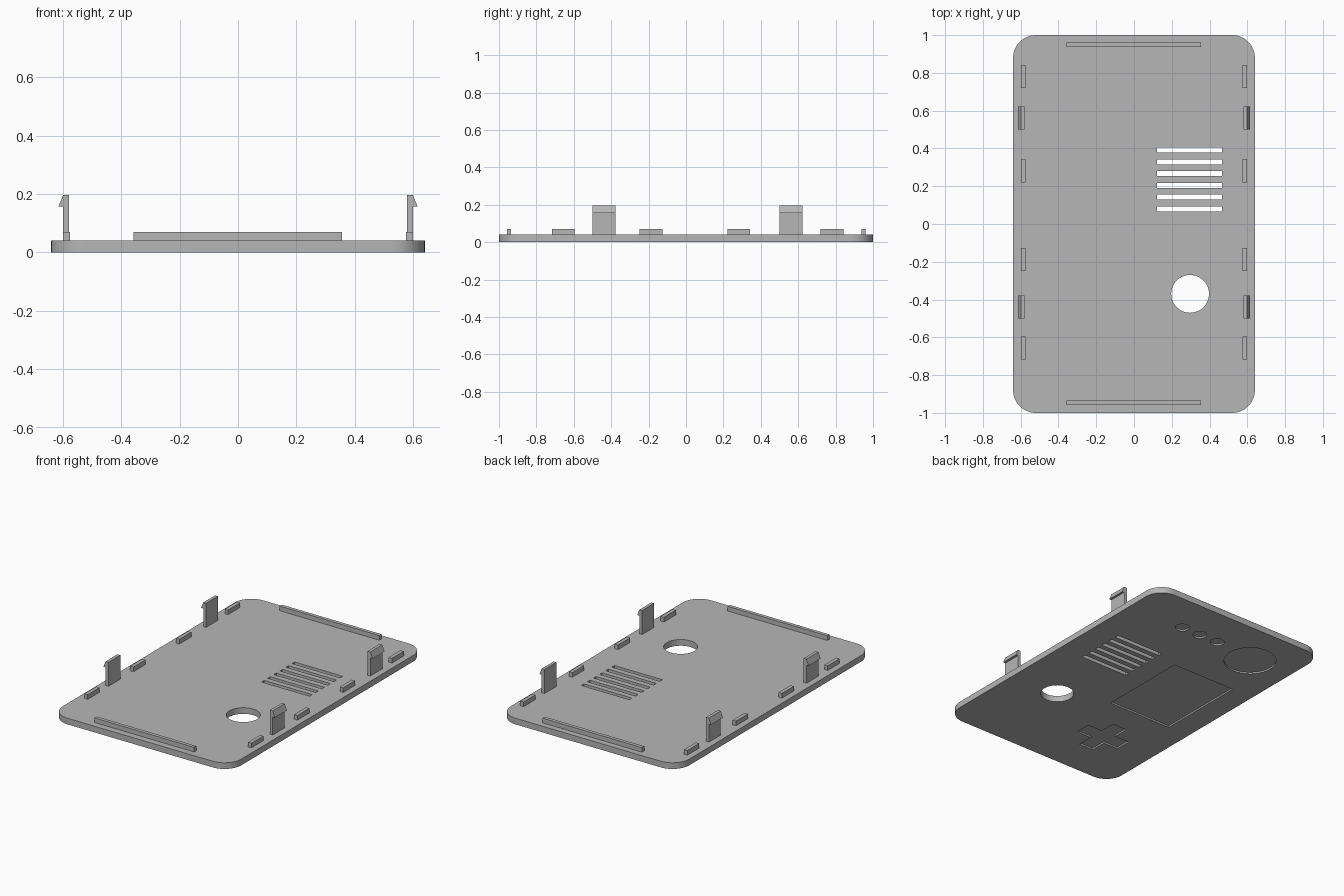
import bpy, bmesh, math

default = bpy.data.objects.get("Cube")
if default:
    bpy.data.objects.remove(default, do_unlink=True)

grey = bpy.data.materials.new("plastic_grey")
grey.use_nodes = True
grey.diffuse_color = (0.47, 0.47, 0.47, 1)
grey.node_tree.nodes["Principled BSDF"].inputs["Base Color"].default_value = grey.diffuse_color

THICK = 0.04
RECESS = 0.01


def prism(name, outline, offset, depth):
    """Extrude a closed loop of 3D points by a vector; offset moves the result."""
    bm = bmesh.new()
    face = bm.faces.new([bm.verts.new(p) for p in outline])
    ext = bmesh.ops.extrude_face_region(bm, geom=[face])
    verts = [g for g in ext["geom"] if isinstance(g, bmesh.types.BMVert)]
    bmesh.ops.translate(bm, verts=verts, vec=depth)
    bmesh.ops.translate(bm, verts=bm.verts, vec=offset)
    bmesh.ops.recalc_face_normals(bm, faces=bm.faces)
    mesh = bpy.data.meshes.new(name)
    bm.to_mesh(mesh)
    bm.free()
    mesh.materials.append(grey)
    obj = bpy.data.objects.new(name, mesh)
    bpy.context.collection.objects.link(obj)
    return obj


def box(name, x0, x1, y0, y1, z0, z1):
    outline = [(x0, y0, 0), (x1, y0, 0), (x1, y1, 0), (x0, y1, 0)]
    return prism(name, outline, (0, 0, z0), (0, 0, z1 - z0))


def disc(name, x, y, r, z0, z1, n=64):
    angles = [2 * math.pi * i / n for i in range(n)]
    outline = [(x + r * math.cos(a), y + r * math.sin(a), 0) for a in angles]
    return prism(name, outline, (0, 0, z0), (0, 0, z1 - z0))


# Back plate with rounded corners
RADIUS, STEPS = 0.12, 12
outline = []
for i, (sx, sy) in enumerate([(1, 1), (-1, 1), (-1, -1), (1, -1)]):
    for k in range(STEPS + 1):
        a = math.pi / 2 * (i + k / STEPS)
        outline.append((sx * (0.64 - RADIUS) + RADIUS * math.cos(a),
                        sy * (1 - RADIUS) + RADIUS * math.sin(a), 0))
plate = prism("plate", outline, (0, 0, 0), (0, 0, THICK))

# Through cuts: round hole and row of vent slots
through = (-0.1, 0.1)
cutters = [disc("hole_cutter", 0.297, -0.37, 0.1, *through)]
for i in range(6):
    y = 0.08 + i * 0.0623
    cutters.append(box("vent_cutter", 0.122, 0.467, y - 0.0135, y + 0.0135, *through))

# Shallow recesses on the underside: screen, dial, three buttons, cross
shallow = (-0.1, RECESS)
cutters.append(box("screen_cutter", -0.484, -0.026, -0.25, 0.352, *shallow))
cutters.append(disc("dial_cutter", -0.343, 0.685, 0.158, *shallow))
for x in (0.23, 0.092, -0.046):
    cutters.append(disc("button_cutter", x, 0.73, 0.042, *shallow, n=32))
L, W = 0.158, 0.052
cross = [(-W, -L), (W, -L), (W, -W), (L, -W), (L, W), (W, W),
         (W, L), (-W, L), (-W, W), (-L, W), (-L, -W), (-W, -W)]
cutters.append(prism("cross_cutter", [(x, y, 0) for x, y in cross],
                     (-0.254, -0.596, -0.1), (0, 0, 0.1 + RECESS)))

bpy.context.view_layer.objects.active = plate
for cutter in cutters:
    cutter.hide_render = True
    mod = plate.modifiers.new("cut", 'BOOLEAN')
    mod.operation = 'DIFFERENCE'
    mod.solver = 'EXACT'
    mod.object = cutter
    bpy.ops.object.modifier_apply(modifier=mod.name)
    bpy.data.objects.remove(cutter, do_unlink=True)

bpy.ops.object.select_all(action='DESELECT')
plate.select_set(True)
bpy.ops.object.shade_smooth_by_angle(angle=math.radians(30))

# Locating ribs along the short ends
box("front_rib", -0.358, 0.356, -0.958, -0.935, THICK, 0.07)
box("back_rib", -0.358, 0.356, 0.938, 0.961, THICK, 0.07)

# Low tabs and barbed snap clips along both long sides
clip = [(0.579, THICK), (0.599, THICK), (0.599, 0.157), (0.615, 0.157),
        (0.599, 0.196), (0.579, 0.196)]
for side, s in (("left", 1), ("right", -1)):
    for y in (-0.717, -0.248, 0.221, 0.72):
        x0, x1 = sorted((s * 0.575, s * 0.599))
        box(side + "_tab", x0, x1, y, y + 0.122, THICK, 0.07)
    for y in (-0.5, 0.5):
        prism(side + "_clip", [(s * x, 0, z) for x, z in clip],
              (0, y, 0), (0, 0.122, 0))
